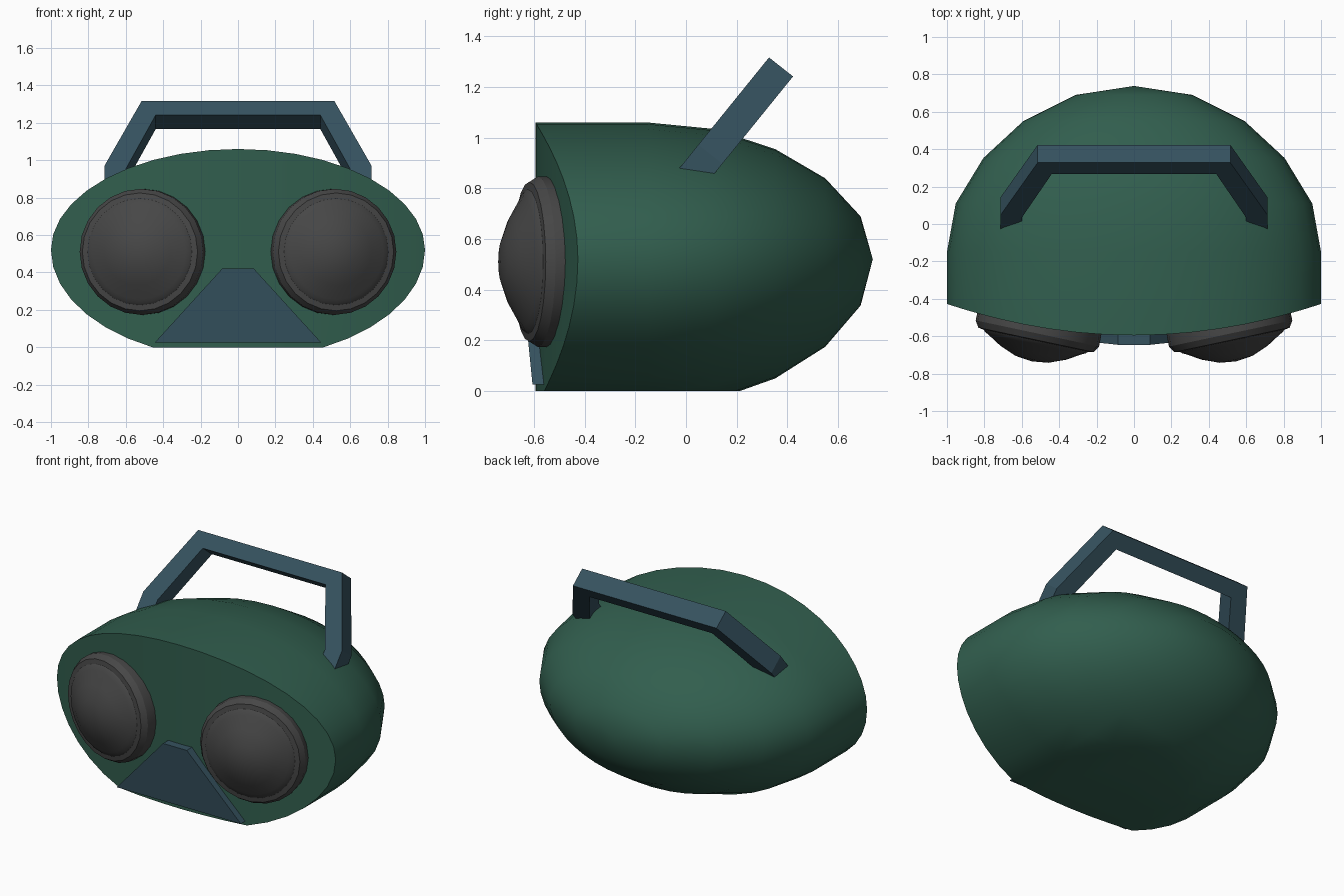
import bpy, bmesh, math
from mathutils import Vector, Matrix

cube = bpy.data.objects.get("Cube")
if cube:
    bpy.data.objects.remove(cube, do_unlink=True)


def material(name, r, g, b):
    m = bpy.data.materials.new(name)
    m.use_nodes = True
    m.diffuse_color = (r, g, b, 1)
    bsdf = m.node_tree.nodes["Principled BSDF"]
    bsdf.inputs["Base Color"].default_value = (r, g, b, 1)
    bsdf.inputs["Roughness"].default_value = 0.8
    return m


GREEN = material("dark green", 0.031, 0.112, 0.076)
BLUE = material("slate blue", 0.036, 0.084, 0.114)
GREY = material("charcoal", 0.062, 0.062, 0.062)


def finish(bm, name, mat, smooth=None):
    bmesh.ops.recalc_face_normals(bm, faces=bm.faces[:])
    mesh = bpy.data.meshes.new(name)
    bm.to_mesh(mesh)
    bm.free()
    ob = bpy.data.objects.new(name, mesh)
    bpy.context.collection.objects.link(ob)
    mesh.materials.append(mat)
    if smooth:
        bpy.ops.object.select_all(action='DESELECT')
        ob.select_set(True)
        bpy.context.view_layer.objects.active = ob
        bpy.ops.object.shade_smooth_by_angle(angle=math.radians(smooth))
    return ob


def bridge(bm, a, b):
    n = len(a)
    for i in range(n):
        j = (i + 1) % n
        bm.faces.new((a[i], a[j], b[j], b[i]))


# Body: oval sections shrinking to the back, bowed front, flat base
def body():
    bm = bmesh.new()
    n, mid = 40, 0.52

    def ring(scale, y=None):
        out = []
        for i in range(n):
            a = 2 * math.pi * i / n
            x, s = scale * math.cos(a), scale * math.sin(a)
            z = mid + s * (0.54 if s > 0 else 0.585)
            out.append(bm.verts.new((x, -0.595 + 0.168 * x * x if y is None else y, z)))
        return out

    rings = [ring(1)]
    for y, s in ((-0.15, 1), (0.11, 0.953), (0.353, 0.805), (0.55, 0.592), (0.69, 0.313)):
        rings.append(ring(s, y))
    for a, b in zip(rings, rings[1:]):
        bridge(bm, a, b)
    pole = bm.verts.new((0, 0.738, mid))
    last, front = rings[-1], rings[0]
    for i in range(n):
        bm.faces.new((last[i], last[(i + 1) % n], pole))
    # Front panel in upright strips
    for i in range(n // 2):
        strip = [front[i], front[i + 1], front[n - i - 1], front[-i]]
        bm.faces.new(list(dict.fromkeys(strip)))
    cut = bmesh.ops.bisect_plane(bm, geom=bm.verts[:] + bm.edges[:] + bm.faces[:],
                                 plane_co=(0, 0, 0), plane_no=(0, 0, -1), clear_outer=True)
    rim = [e for e in cut["geom_cut"] if isinstance(e, bmesh.types.BMEdge)]
    bmesh.ops.contextual_create(bm, geom=rim)
    finish(bm, "body", GREEN, 35)


# Round speaker pods: a lathed profile of radius and height
def pod(name, side):
    bm = bmesh.new()
    n = 24
    profile = ((0.325, -0.16), (0.337, -0.07), (0.337, -0.015), (0.315, 0.02), (0.285, 0.025),
               (0.275, 0.035), (0.255, 0.045), (0.18, 0.09), (0.09, 0.126))
    rings = []
    for r, h in profile:
        rings.append([bm.verts.new((r * math.cos(2 * math.pi * i / n),
                                    r * math.sin(2 * math.pi * i / n), h)) for i in range(n)])
    for a, b in zip(rings, rings[1:]):
        bridge(bm, a, b)
    bm.faces.new(rings[0])
    tip = bm.verts.new((0, 0, 0.137))
    for i in range(n):
        bm.faces.new((rings[-1][i], rings[-1][(i + 1) % n], tip))
    turn = Matrix.Rotation(side * math.radians(12), 4, 'Z') @ Matrix.Rotation(math.pi / 2, 4, 'X')
    bm.transform(Matrix.Translation((side * 0.52, -0.6, 0.51)) @ turn)
    finish(bm, name, GREY, 30)


# Prism between two matching outlines
def prism(name, front, back, mat):
    bm = bmesh.new()
    a = [bm.verts.new(p) for p in front]
    b = [bm.verts.new(p) for p in back]
    bridge(bm, a, b)
    bm.faces.new(a)
    bm.faces.new(b)
    finish(bm, name, mat)


def nose():
    outline = ((-0.445, 0.025), (0.445, 0.025), (0.085, 0.42), (-0.085, 0.42))
    front = [(x, -0.604 - 0.1 * z, z) for x, z in outline]
    back = [(x, -0.53, z) for x, z in outline]
    prism("nose_plate", front, back, BLUE)


# Carrying handle: bent bar in a plane leaning to the back
def handle():
    bm = bmesh.new()
    along, depth = Vector((0, 0.629, 0.777)), Vector((0, 0.095, -0.075))
    top = Vector((0, 0.328, 1.317))
    half_out = ((0.515, 0), (0.713, -0.444), (0.713, -0.62))
    half_in = ((0.44, -0.097), (0.6, -0.468), (0.6, -0.62))

    def place(points, shift):
        pts = [(-x, u) for x, u in reversed(points)] + list(points)
        return [bm.verts.new(top + Vector((x, 0, 0)) + along * u + shift) for x, u in pts]

    none = Vector((0, 0, 0))
    loops = [place(half_out, none), place(half_in, none),
             place(half_in, depth), place(half_out, depth)]
    for k in range(4):
        a, b = loops[k], loops[(k + 1) % 4]
        for i in range(len(a) - 1):
            bm.faces.new((a[i], a[i + 1], b[i + 1], b[i]))
    for end in (0, -1):
        bm.faces.new([l[end] for l in loops])
    finish(bm, "handle", BLUE)


body()
pod("left_speaker", 1)
pod("right_speaker", -1)
nose()
handle()
